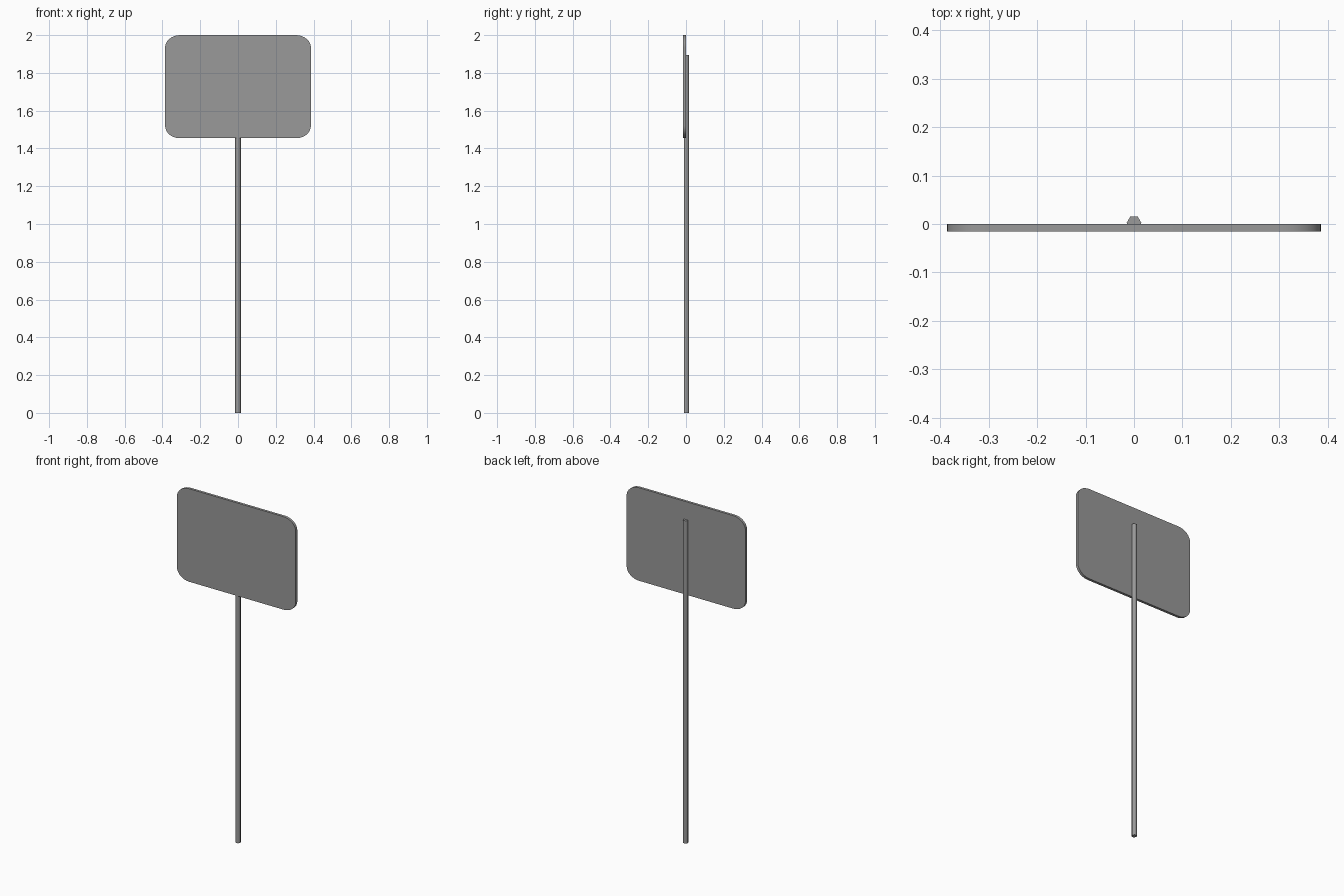
import bpy, bmesh
from math import cos, sin, pi, radians

if "Cube" in bpy.data.objects:
    bpy.data.objects.remove(bpy.data.objects["Cube"])

# Dark grey metal
grey = bpy.data.materials.new("dark_grey")
grey.diffuse_color = (0.32, 0.32, 0.32, 1)
grey.use_nodes = True
grey.node_tree.nodes["Principled BSDF"].inputs["Base Color"].default_value = grey.diffuse_color


def prism(name, points, offset, smooth_angle):
    """Extrude a closed outline along an offset vector, smoothing its sides."""
    bm = bmesh.new()
    face = bm.faces.new([bm.verts.new(p) for p in points])
    ext = bmesh.ops.extrude_face_region(bm, geom=[face])
    bmesh.ops.translate(bm, vec=offset,
                        verts=[v for v in ext["geom"] if isinstance(v, bmesh.types.BMVert)])
    bmesh.ops.recalc_face_normals(bm, faces=bm.faces)
    mesh = bpy.data.meshes.new(name)
    bm.to_mesh(mesh)
    bm.free()
    mesh.materials.append(grey)
    obj = bpy.data.objects.new(name, mesh)
    bpy.context.collection.objects.link(obj)
    bpy.ops.object.select_all(action='DESELECT')
    bpy.context.view_layer.objects.active = obj
    obj.select_set(True)
    bpy.ops.object.shade_smooth_by_angle(angle=radians(smooth_angle))
    return obj


# Sign panel: rectangle with rounded corners
half_w, z_low, z_high = 0.386, 1.454, 2.0
rx, rz, steps = 0.08, 0.066, 8
half_h, z_mid = (z_high - z_low) / 2, (z_high + z_low) / 2
outline = []
for i, (sx, sz) in enumerate([(1, 1), (-1, 1), (-1, -1), (1, -1)]):
    for k in range(steps + 1):
        a = pi / 2 * (i + k / steps)
        outline.append((sx * (half_w - rx) + rx * cos(a), -0.0155,
                        z_mid + sz * (half_h - rz) + rz * sin(a)))
prism("sign_panel", outline, (0, 0.0152, 0), 30)

# Hexagonal post, running up behind the panel
r = 0.0152
hexagon = [(r * cos(k * pi / 3), 0.0023 + r * sin(k * pi / 3), 0) for k in range(6)]
prism("post", hexagon, (0, 0, 1.895), 65)
